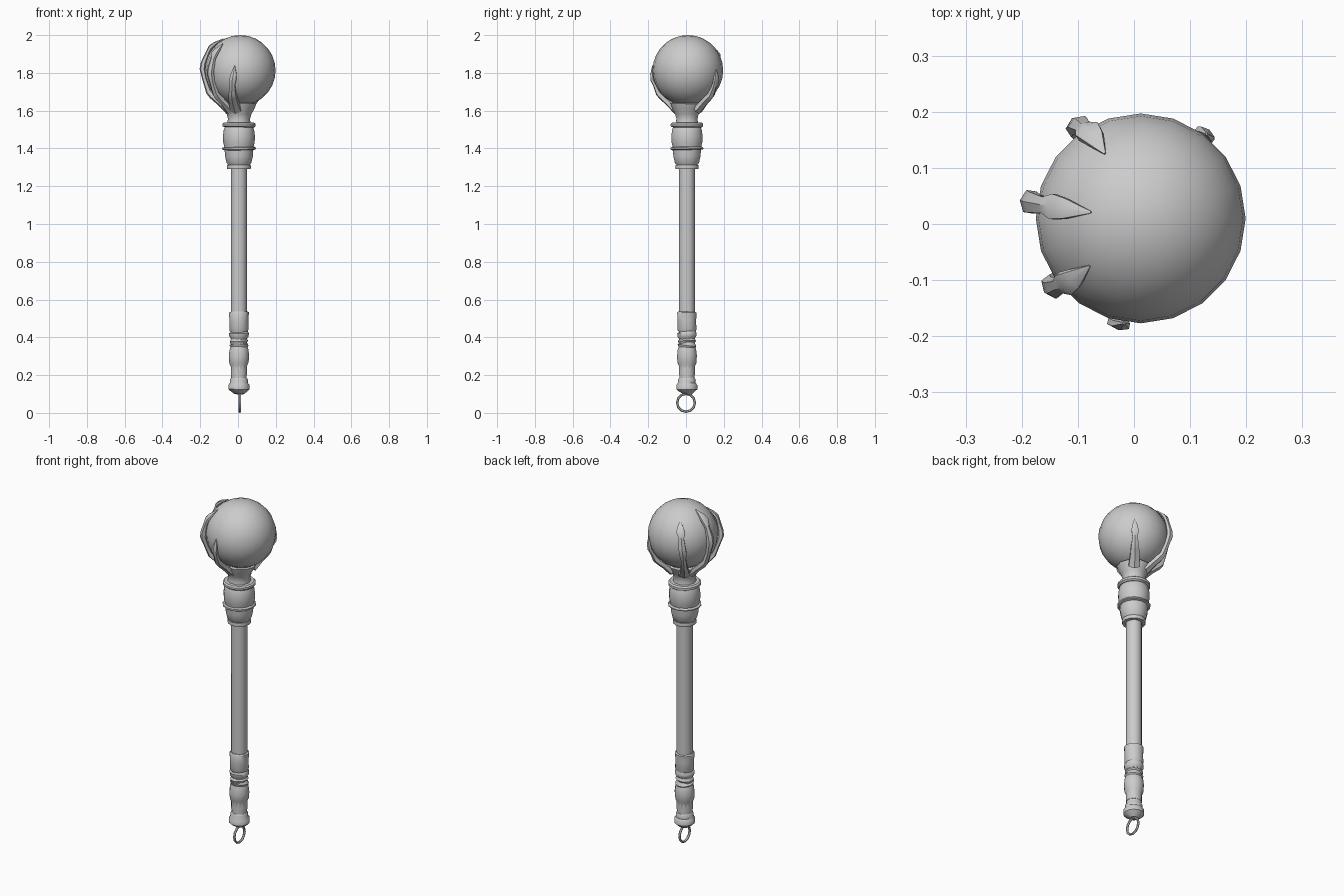
import bpy, bmesh, math, random
from mathutils import Vector

random.seed(4)
if "Cube" in bpy.data.objects:
    bpy.data.objects.remove(bpy.data.objects["Cube"])

GREY = (0.6, 0.6, 0.6, 1)
mat = bpy.data.materials.new("plain grey")
mat.use_nodes = True
mat.diffuse_color = GREY
mat.node_tree.nodes["Principled BSDF"].inputs["Base Color"].default_value = GREY

AXIS = Vector((0.005, 0.005, 0))
ORB = Vector((0.012, 0.01, 1.813))
ORB_R = 0.187


def finish(name, bm, angle=40):
    bmesh.ops.recalc_face_normals(bm, faces=bm.faces)
    mesh = bpy.data.meshes.new(name)
    bm.to_mesh(mesh)
    bm.free()
    mesh.materials.append(mat)
    ob = bpy.data.objects.new(name, mesh)
    bpy.context.collection.objects.link(ob)
    bpy.ops.object.select_all(action='DESELECT')
    ob.select_set(True)
    bpy.context.view_layer.objects.active = ob
    bpy.ops.object.shade_smooth_by_angle(angle=math.radians(angle))
    return ob


def skin(bm, rings, closed=False):
    """Bridge rings of points into a tube, capped unless closed."""
    loops = [[bm.verts.new(p) for p in ring] for ring in rings]
    n = len(loops[0])
    pairs = list(zip(loops, loops[1:]))
    if closed:
        pairs.append((loops[-1], loops[0]))
    else:
        bm.faces.new(loops[0])
        bm.faces.new(loops[-1])
    for a, b in pairs:
        for i in range(n):
            j = (i + 1) % n
            bm.faces.new((a[i], a[j], b[j], b[i]))


def lathe(name, profile, sides=14, wobble=0.0):
    """Turned part from (radius, height) pairs; wobble tilts each ring."""
    bm = bmesh.new()
    rings = []
    for r, z in profile:
        tilt, turn = random.uniform(-wobble, wobble), random.uniform(0, 6.28)
        ring = []
        for i in range(sides):
            a = math.tau * i / sides
            ring.append(AXIS + Vector((r * math.cos(a), r * math.sin(a),
                                       z + tilt * math.cos(a - turn))))
        rings.append(ring)
    skin(bm, rings)
    return finish(name, bm)


# Orb
bm = bmesh.new()
bmesh.ops.create_uvsphere(bm, u_segments=20, v_segments=14, radius=ORB_R)
bmesh.ops.translate(bm, verts=bm.verts, vec=ORB)
finish("orb", bm, 60)

# Staff, collar and grip
lathe("shaft", [(0.043, 0.2), (0.043, 1.32)], 12)
lathe("collar_foot", [(0.062, 1.292), (0.064, 1.3), (0.062, 1.312)])
lathe("collar_lower", [(0.054, 1.308), (0.066, 1.325), (0.074, 1.36), (0.076, 1.395)])
lathe("collar_band", [(0.082, 1.392), (0.089, 1.396), (0.089, 1.403), (0.082, 1.408)], wobble=0.003)
lathe("collar_upper", [(0.075, 1.4), (0.083, 1.43), (0.085, 1.465), (0.08, 1.5), (0.072, 1.52)])
lathe("collar_rim", [(0.08, 1.512), (0.088, 1.518), (0.088, 1.53), (0.08, 1.537)], wobble=0.002)
lathe("grip_cuff", [(0.048, 0.535), (0.053, 0.53), (0.05, 0.49), (0.051, 0.44), (0.046, 0.43)], wobble=0.004)
lathe("grip_folds", [(0.046, 0.432), (0.053, 0.42), (0.051, 0.405), (0.042, 0.392), (0.049, 0.38),
                     (0.042, 0.368), (0.051, 0.358), (0.044, 0.345)], wobble=0.008)
lathe("grip_wrap", [(0.043, 0.355), (0.05, 0.335), (0.054, 0.3), (0.051, 0.265), (0.043, 0.247),
                    (0.041, 0.2), (0.041, 0.17)], wobble=0.004)
lathe("pommel", [(0.042, 0.185), (0.048, 0.175), (0.047, 0.16), (0.056, 0.148), (0.056, 0.125),
                 (0.045, 0.115), (0.025, 0.1)], wobble=0.003)

# Hanging ring, standing in the y-z plane
bm = bmesh.new()
rings = []
for i in range(12):
    a = math.tau * i / 12
    out = Vector((0, math.cos(a), math.sin(a)))
    rings.append([Vector((0.009, 0, 0.0535)) + out * (0.047 + 0.0065 * math.cos(b))
                  + Vector((0.007 * math.sin(b), 0, 0))
                  for b in (math.tau * k / 6 for k in range(6))])
skin(bm, rings, closed=True)
finish("hanging_ring", bm)

# Palm cupping the orb from below
lathe("palm", [(0.064, 1.53), (0.058, 1.555), (0.066, 1.585), (0.082, 1.612),
               (0.092, 1.638), (0.06, 1.645)], 10, wobble=0.004)


def finger(name, turn_base, turn_tip, joints):
    """Clawed finger over the orb from (elevation, lift, width, depth) joints."""
    bm = bmesh.new()
    rings = []
    last = len(joints) - 1
    for k, (elev, lift, width, depth) in enumerate(joints):
        a = math.radians(turn_base + (turn_tip - turn_base) * k / last)
        e = math.radians(elev)
        out = Vector((math.cos(e) * math.cos(a), math.cos(e) * math.sin(a), math.sin(e)))
        side = Vector((-math.sin(a), math.cos(a), 0))
        mid = ORB + out * (ORB_R + lift)
        rings.append([mid + side * width * math.cos(b) + out * depth * math.sin(b)
                      for b in (math.tau * i / 6 + math.pi / 6 for i in range(6))])
    skin(bm, rings)
    finish(name, bm, 35)


# Three long fingers on the right, two short ones on the other sides
LONG = [(-72, 0.03, 0.035, 0.025), (-57, 0.014, 0.025, 0.018), (-42, 0.012, 0.023, 0.02),
        (-34, 0.014, 0.019, 0.018), (-14, 0.008, 0.016, 0.014), (2, 0.013, 0.023, 0.018),
        (12, 0.012, 0.021, 0.016), (28, 0.01, 0.016, 0.012), (38, 0.013, 0.026, 0.013),
        (46, 0.009, 0.021, 0.01), (62, 0.003, 0.002, 0.002)]
SHORT = [(-72, 0.03, 0.035, 0.025), (-57, 0.012, 0.028, 0.02), (-46, 0.01, 0.026, 0.02),
         (-38, 0.012, 0.022, 0.018), (-26, 0.007, 0.016, 0.012), (-16, 0.01, 0.022, 0.012),
         (-8, 0.007, 0.018, 0.01), (6, 0.004, 0.002, 0.002)]


def lowered(joints, drop):
    """Shorten a finger by compressing its upper joints."""
    low = joints[0][0]
    span = joints[-1][0] - low
    return [(low + (e - low) * (span - drop) / span, *rest) for e, *rest in joints]


finger("middle_finger", 170, 173, LONG)
finger("back_finger", 130, 119, lowered(LONG, 16))
finger("front_finger", 212, 223, lowered(LONG, 13))
finger("front_thumb", 250, 261, lowered(SHORT, -2))
finger("rear_finger", 54, 52, lowered(SHORT, 4))
